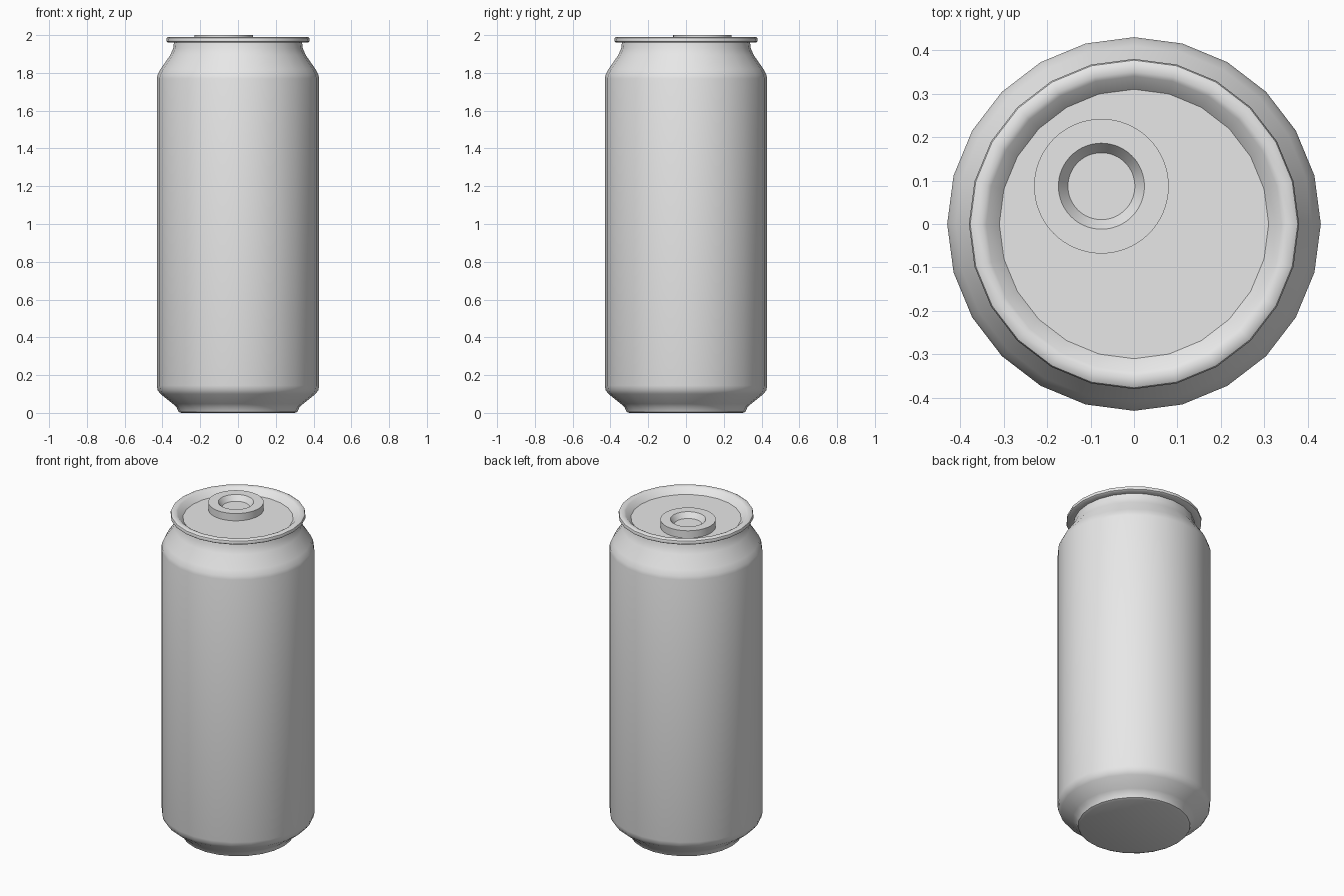
import bpy
import math

cube = bpy.data.objects.get("Cube")
if cube:
    bpy.data.objects.remove(cube, do_unlink=True)

# One plain metal colour
metal = bpy.data.materials.new("light grey metal")
metal.use_nodes = True
grey = (0.8, 0.8, 0.8, 1)
metal.diffuse_color = grey
metal.node_tree.nodes["Principled BSDF"].inputs["Base Color"].default_value = grey


def lathe(name, profile, sides, centre=(0, 0), sharp=40):
    """Spin (radius, height) points, from bottom to top; radius 0 is one point."""
    verts, rings = [], []
    for r, z in profile:
        n = sides if r else 1
        rings.append(range(len(verts), len(verts) + n))
        for i in range(n):
            a = math.tau * i / sides
            verts.append((r * math.cos(a), r * math.sin(a), z))
    faces = []
    for low, high in zip(rings, rings[1:]):
        for i in range(sides):
            j = (i + 1) % sides
            if len(low) == 1:
                faces.append((low[0], high[j], high[i]))
            elif len(high) == 1:
                faces.append((low[i], low[j], high[0]))
            else:
                faces.append((low[i], low[j], high[j], high[i]))
    mesh = bpy.data.meshes.new(name)
    mesh.from_pydata(verts, [], faces)
    mesh.materials.append(metal)
    obj = bpy.data.objects.new(name, mesh)
    obj.location = (*centre, 0)
    bpy.context.collection.objects.link(obj)
    bpy.ops.object.select_all(action="DESELECT")
    obj.select_set(True)
    bpy.context.view_layer.objects.active = obj
    bpy.ops.object.shade_smooth_by_angle(angle=math.radians(sharp))
    return obj


# Can wall with tapered foot, shoulder and neck
lathe("can_body", [
    (0, 0), (0.3, 0), (0.315, 0.006), (0.325, 0.03), (0.345, 0.048),
    (0.41, 0.1), (0.425, 0.12), (0.43, 0.145),
    (0.43, 1.77), (0.425, 1.79), (0.41, 1.82), (0.358, 1.895),
    (0.343, 1.93), (0.338, 1.97)], 24)

# Rolled rim and sunken lid
lathe("rim_and_lid", [
    (0.335, 1.962), (0.372, 1.962), (0.379, 1.967), (0.38, 1.977),
    (0.377, 1.986), (0.368, 1.991), (0.35, 1.991), (0.34, 1.986),
    (0.31, 1.955), (0, 1.955)], 24)

# Raised round tab with a bevelled hollow
lathe("opening_tab", [
    (0.155, 1.953), (0.155, 2), (0.099, 2), (0.077, 1.968), (0, 1.968)],
    64, (-0.075, 0.087), 25)
